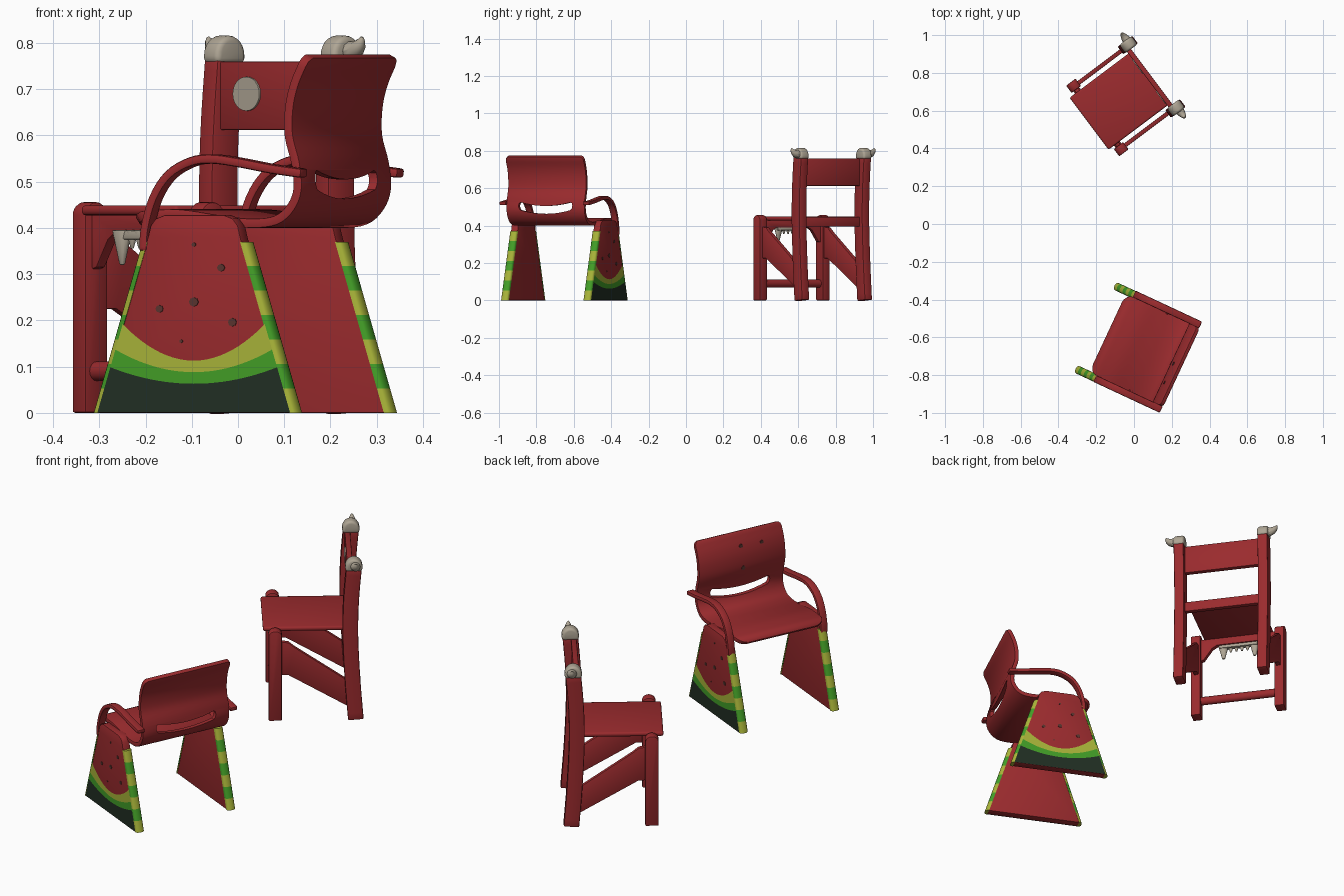
import bpy, bmesh, math
from mathutils import Matrix, Vector

if "Cube" in bpy.data.objects:
    bpy.data.objects.remove(bpy.data.objects["Cube"])

def material(name, rgb):
    m = bpy.data.materials.new(name)
    m.diffuse_color = (*rgb, 1)
    m.use_nodes = True
    m.node_tree.nodes["Principled BSDF"].inputs["Base Color"].default_value = m.diffuse_color
    return m

RED = material("red", (.325, .024, .027))
LIME = material("yellow green", (.39, .45, .04))
GREEN = material("green", (.055, .34, .02))
DARK = material("dark green", (.015, .028, .017))
BONE = material("bone", (.43, .38, .30))
SEED = material("seed brown", (.10, .035, .028))

# Each chair is built around its own origin, facing -y, then placed
MELON = Matrix.Translation((.016, -.65, 0)) @ Matrix.Rotation(math.radians(-115), 4, 'Z')
HORNED = Matrix.Translation((-.05, .672, 0)) @ Matrix.Rotation(math.radians(-53.1), 4, 'Z')
place = MELON

def add(name, bm, mats, bevel=0, solid=0, segments=2, fix=True):
    if fix:
        bmesh.ops.recalc_face_normals(bm, faces=bm.faces)
    me = bpy.data.meshes.new(name)
    bm.to_mesh(me)
    bm.free()
    for m in mats:
        me.materials.append(m)
    ob = bpy.data.objects.new(name, me)
    bpy.context.collection.objects.link(ob)
    ob.matrix_world = place
    if solid:
        mod = ob.modifiers.new("thickness", 'SOLIDIFY')
        mod.thickness, mod.offset = solid, 0
    if bevel:
        mod = ob.modifiers.new("round", 'BEVEL')
        mod.width, mod.segments, mod.limit_method = bevel, segments, 'ANGLE'
        mod.angle_limit = math.radians(40)
    return ob

def prism(name, pts, lo, hi, axis, mat=RED, bevel=0, segments=2):
    """Outline pts extruded from lo to hi along an axis."""
    f = {'x': lambda a, b, d: (d, a, b), 'y': lambda a, b, d: (a, d, b), 'z': lambda a, b, d: (a, b, d)}[axis]
    bm = bmesh.new()
    rings = [[bm.verts.new(f(a, b, d)) for a, b in pts] for d in (lo, hi)]
    n = len(pts)
    for r in rings:
        bm.faces.new(r)
    for i in range(n):
        bm.faces.new((rings[0][i], rings[0][(i + 1) % n], rings[1][(i + 1) % n], rings[1][i]))
    return add(name, bm, [mat], bevel, segments=segments)

def rect(a0, a1, b0, b1):
    return [(a0, b0), (a1, b0), (a1, b1), (a0, b1)]

def oval(a, b, ra, rb, n=20):
    return [(a + ra * math.cos(2 * math.pi * i / n), b + rb * math.sin(2 * math.pi * i / n)) for i in range(n)]

def spline(p, n=4):
    """Smooth curve through the points."""
    p = [Vector(q) for q in p]
    out = []
    for i in range(len(p) - 1):
        a, b, c, d = p[max(i - 1, 0)], p[i], p[i + 1], p[min(i + 2, len(p) - 1)]
        for k in range(n):
            t = k / n
            out.append(.5 * (2 * b + (c - a) * t + (2 * a - 5 * b + 4 * c - d) * t * t + (3 * b - a - 3 * c + d) * t ** 3))
    return out + [p[-1]]

def ribbon(name, path, x, thick, bevel):
    """Bent board: path of (y, z, half width) centred on x."""
    bm = bmesh.new()
    rows = [[bm.verts.new((x + s * w, y, z)) for s in (-1, 1)] for y, z, w in path]
    for a, b in zip(rows, rows[1:]):
        bm.faces.new((a[0], a[1], b[1], b[0]))
    return add(name, bm, [RED], bevel, thick)

# ---------------- Melon chair ----------------
W = .23
body = spline([(-.13, .428), (-.05, .43), (.04, .418), (.12, .41), (.18, .417), (.215, .445), (.231, .485),
               (.226, .54), (.210, .60), (.211, .66), (.223, .71), (.242, .752)])
path = [(-.166, .412, W - .05), (-.163, .415, W - .03), (-.154, .421, W - .012), (-.142, .426, W - .003)]
path += [(p.x, p.y, W) for p in body]
path += [(.247, .763, W - .004), (.250, .768, W - .010), (.252, .772, W - .02)]
shell = ribbon("seat_shell", path, 0, .02, .005)

# Smile-shaped slot through the backrest
xs = [-.148 + .0296 * i for i in range(11)]
low = [(x, .463 + .9 * x * x) for x in xs]
high = [(x, .505 + .9 * x * x) for x in reversed(xs)]
slot = prism("slot_cutter", low + [(.156, .493), (.159, .506), (.156, .519)] + high
             + [(-.156, .519), (-.159, .506), (-.156, .493)], .12, .34, 'y')
slot.hide_render = True
cut = shell.modifiers.new("slot", 'BOOLEAN')
cut.operation, cut.object, cut.solver = 'DIFFERENCE', slot, 'EXACT'

for x, z, y in ((0, .71, .2135), (.11, .705, .2125), (.005, .605, .200)):
    prism("backrest_seed", oval(x, z, .010, .011, 8), y - .003, y + .005, 'y', SEED)

def half(z):
    return .230 - .315 * z

curves = [(.063, .9, DARK), (.088, 1.4, GREEN), (.113, 2.75, LIME)]
arm = spline([(-.122, .35), (-.118, .40), (-.098, .465), (-.062, .515), (-.01, .543), (.04, .549),
              (.10, .542), (.18, .528), (.256, .518)])
for s in (-1, 1):
    # Side panel with rounded top
    top = [(half(.38), .38), (.104, .405), (.092, .420), (.07, .428)]
    outline = [(half(0), 0)] + top + [(-y, z) for y, z in reversed(top)] + [(-half(0), 0)]
    prism("side_panel", outline, s * .223, s * .263, 'x', RED, .003)

    # Painted rind bands on the outer face
    bm = bmesh.new()
    cols = []
    for i in range(25):
        t = -1 + i / 12
        col = [(t * half(.001), .001)]
        for a, k, m in curves:
            z = a
            for _ in range(25):
                z = .5 * z + .5 * (a + k * (t * half(z)) ** 2)
            col.append((t * half(z), z))
        cols.append([bm.verts.new((s * .2645, y, z)) for y, z in col])
    for a, b in zip(cols, cols[1:]):
        for j in range(3):
            q = [a[j], b[j], b[j + 1], a[j + 1]]
            f = bm.faces.new(q if s > 0 else q[::-1])
            f.material_index = j
    add("rind_bands", bm, [DARK, GREEN, LIME], fix=False)

    # Seeds on the outer face
    for y, z, r in ((0, .24, .011), (-.082, .225, .009), (.092, .196, .010), (.065, .314, .009), (.0, .364, .005), (-.03, .155, .004)):
        prism("panel_seed", oval(s * y, z, r, r * .9, 8), s * .261, s * .2655, 'x', SEED)

    # Striped half-round edges
    sec = [(-.0215 * math.cos(math.pi * i / 10), .015 * math.sin(math.pi * i / 10) ** .8 if 0 < i < 10 else -.003)
           for i in range(11)]
    zs = [.37 * i / 7 for i in range(8)]
    for e in (-1, 1):
        bm = bmesh.new()
        rings = [[bm.verts.new((s * (.243 + x), e * (half(z) + d), z)) for x, d in sec] for z in zs]
        n = len(sec)
        for k in range(7):
            for i in range(n):
                f = bm.faces.new((rings[k][i], rings[k][(i + 1) % n], rings[k + 1][(i + 1) % n], rings[k + 1][i]))
                f.material_index = (k + 1) % 2
        bm.faces.new(rings[0]).material_index = 1
        bm.faces.new(rings[-1]).material_index = 1
        add("striped_edge", bm, [GREEN, LIME])

    # Bent armrest
    ribbon("armrest", [(p.x, p.y, .019) for p in arm], s * .247, .02, .006)

# ---------------- Horned chair ----------------
place = HORNED
prism("seat", rect(-.172, .172, -.235, .165), .427, .449, 'z', RED, .009, 3)
post = spline([(.192, 0), (.177, .2), (.167, .42), (.170, .6), (.183, .765)])
dome = [(-.18 + .031 * c, .428 + .028 * d) for c, d in oval(0, 0, 1, 1, 24) if d > -.01]
for s in (-1, 1):
    x = s * .21
    ribbon("back_post", [(p.x, p.y, .025) for p in post], x, .072, .006)
    # Front post with rounded top
    prism("front_post", dome + [(-.211, 0), (-.149, 0)], x - .024, x + .024, 'x', RED, .005)
    # Diagonal side plank
    prism("side_brace", [(-.16, .225), (-.12, .225), (.16, .06), (.16, .19), (-.09, .365), (-.12, .39), (-.16, .395)],
          s * .195, s * .217, 'x', RED, .003)
    # Bone cap with an outward horn
    prism("horn_cap", [(.183 + .04 * c, .772 + .044 * d) for c, d in oval(0, 0, 1, 1, 24) if d > -.01]
          + [(.144, .755), (.222, .755)], x - .0275, x + .0275, 'x', BONE, .012, 3)
    cu = bpy.data.curves.new("horn", 'CURVE')
    cu.dimensions, cu.bevel_depth, cu.bevel_resolution, cu.use_fill_caps = '3D', 1, 3, True
    sp = cu.splines.new('POLY')
    horn = [(.215, .783, .024), (.238, .782, .023), (.256, .787, .019), (.268, .796, .014), (.275, .806, .008), (.277, .813, .003)]
    sp.points.add(len(horn) - 1)
    for pt, (hx, hz, r) in zip(sp.points, horn):
        pt.co, pt.radius = (s * hx, .19, hz, 1), r
    cu.materials.append(BONE)
    ob = bpy.data.objects.new("horn", cu)
    bpy.context.collection.objects.link(ob)
    ob.matrix_world = place

# Eyes on the backrest, one a little smaller
for x, r in ((-.088, .048), (.116, .042)):
    prism("eye", oval(x, .69, r, r * .77, 24), .150, .158, 'y', BONE)

# Backrest board, rails and front stretcher
prism("backrest_board", rect(-.19, .19, .612, .76), .154, .18, 'y', RED, .004)
prism("back_rail", rect(-.19, .19, .395, .447), .155, .18, 'y', RED, .004)
arch = [(.19, .31), (.172, .315), (.13, .375), (.105, .39)]
prism("front_apron", [(-.19, .43), (.19, .43)] + arch + [(-a, b) for a, b in reversed(arch)], -.192, -.168, 'y', RED, .003)
prism("front_stretcher", oval(-.18, .09, .019, .021, 16), -.2, .2, 'x')

# Blunt teeth under the front apron
teeth = [(s * .078, .027, .007, .075) for s in (-1, 1)] + [(-.042 + .028 * i, .017, .004, .04) for i in range(4)]
for x, r, tip, length in teeth:
    bm = bmesh.new()
    bmesh.ops.create_cone(bm, cap_ends=True, segments=12, radius1=tip, radius2=r, depth=length)
    for v in bm.verts:
        v.co = (v.co.x + x, v.co.y * .7 - .192, v.co.z + .395 - length / 2)
    add("tooth", bm, [BONE], .003)
prism("gum", rect(-.095, .095, .375, .394), -.202, -.175, 'y', BONE, .003)

# Apply modifiers, drop the cutter, smooth with sharp edges kept
bpy.ops.object.select_all(action='SELECT')
bpy.context.view_layer.objects.active = shell
bpy.ops.object.convert(target='MESH')
bpy.data.objects.remove(bpy.data.objects["slot_cutter"])
bpy.ops.object.shade_smooth_by_angle(angle=math.radians(35))
